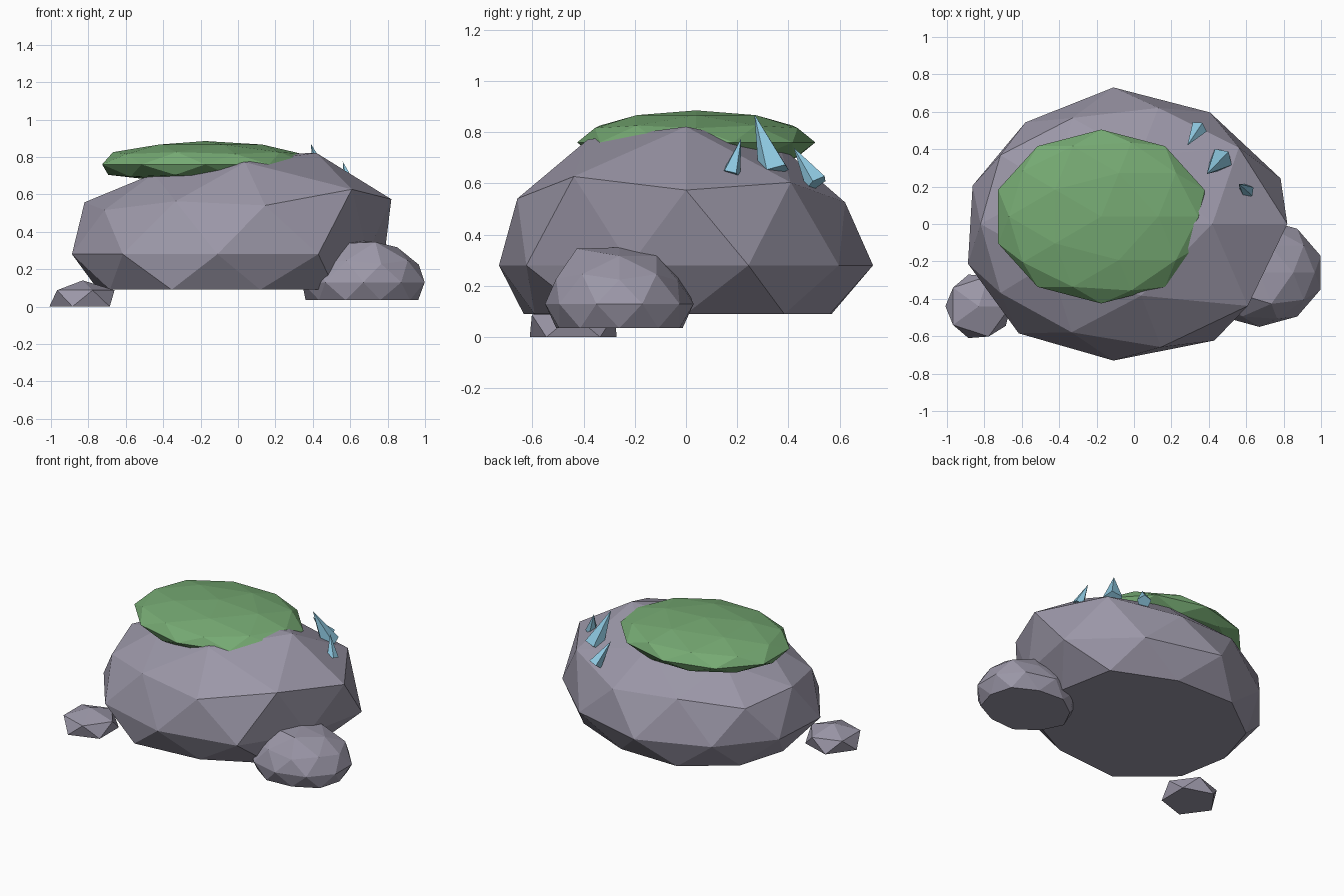
import bpy, bmesh, math
from mathutils import Vector

if "Cube" in bpy.data.objects:
    bpy.data.objects.remove(bpy.data.objects["Cube"])


def material(name, rgb):
    m = bpy.data.materials.new(name)
    m.diffuse_color = (*rgb, 1)
    m.use_nodes = True
    m.node_tree.nodes["Principled BSDF"].inputs["Base Color"].default_value = m.diffuse_color
    return m


ROCK = material("grey_rock", (0.33, 0.31, 0.39))
MOSS = material("green_moss", (0.18, 0.40, 0.17))
CRYSTAL = material("blue_crystal", (0.27, 0.58, 0.75))


def finish(bm, name, mat):
    bmesh.ops.recalc_face_normals(bm, faces=bm.faces)
    me = bpy.data.meshes.new(name)
    bm.to_mesh(me)
    bm.free()
    me.materials.append(mat)
    ob = bpy.data.objects.new(name, me)
    bpy.context.collection.objects.link(ob)
    return ob


def boulder(name, mat, center, size, floor, detail=2, bumps=None):
    """Icosphere pushed in or out per (ring, angle) and flattened below the floor height."""
    bumps = bumps or {}
    bm = bmesh.new()
    bmesh.ops.create_icosphere(bm, subdivisions=detail, radius=1)
    for v in bm.verts:
        ring = round(v.co.z * 100)
        pole = math.hypot(v.co.x, v.co.y) < 0.01
        angle = 0 if pole else round(math.degrees(math.atan2(v.co.y, v.co.x))) % 360
        r = bumps.get(ring, {}).get(angle, 1.0)
        v.co = Vector(c + p * s * r for c, p, s in zip(center, v.co, size))
        v.co.z = max(v.co.z, floor)
    return finish(bm, name, mat)


def crystal(name, base, tip, radius):
    base, tip = Vector(base), Vector(tip)
    axis = tip - base
    bm = bmesh.new()
    bmesh.ops.create_cone(bm, cap_ends=True, segments=5, radius1=radius, radius2=0,
                          depth=axis.length)
    bmesh.ops.remove_doubles(bm, verts=bm.verts, dist=1e-5)
    rot = axis.to_track_quat('Z', 'Y')
    for v in bm.verts:
        v.co = rot @ v.co + (base + tip) / 2
    return finish(bm, name, CRYSTAL)


# Main boulder: rings keyed by height, bumps keyed by angle
boulder("main_boulder", ROCK, (-0.11, 0, 0.28), (0.87, 0.73, 0.55), 0.09, bumps={
    100: {0: 0.96},
    85: {0: 1.157, 72: 1.0, 144: 0.9, 216: 0.92, 288: 1.05},
    53: {36: 1.12, 108: 0.96, 180: 0.96, 252: 0.98, 324: 1.2},
    45: {0: 1.195, 72: 1.0, 144: 0.96, 216: 0.96, 288: 1.06},
    0: {18: 1.08, 54: 1.01, 126: 0.92, 162: 0.91, 198: 0.94, 234: 0.99,
        306: 1.055, 342: 0.97},
    -45: {36: 1.0, 108: 0.915, 180: 0.82, 252: 1.02, 324: 1.0},
    -53: {0: 0.95, 72: 0.95, 144: 0.9, 216: 0.96, 288: 1.0},
})

# Smaller stones at the foot
boulder("side_stone", ROCK, (0.67, -0.26, 0.13), (0.345, 0.29, 0.22), 0.035, bumps={
    85: {216: 1.1, 288: 1.15}, 45: {0: 0.96, 72: 0.92}})
boulder("small_stone", ROCK, (-0.83, -0.44, 0.045), (0.19, 0.19, 0.095), 0.0, detail=1,
        bumps={-45: {a: 1.05 for a in (36, 108, 180, 252, 324)}})
for v in bpy.data.objects["small_stone"].data.vertices:
    if v.co.z < 0.03:
        v.co.z = 0.0

# Moss cushion on top
boulder("moss_cap", MOSS, (-0.175, 0.04, 0.76), (0.58, 0.465, 0.125), 0.68)

# Crystals growing from the back right slope
crystal("crystal_small", (0.605, 0.175, 0.635), (0.56, 0.215, 0.775), 0.04)
crystal("crystal_large", (0.465, 0.345, 0.645), (0.39, 0.267, 0.87), 0.065)
crystal("crystal_medium", (0.345, 0.51, 0.60), (0.285, 0.42, 0.74), 0.047)
